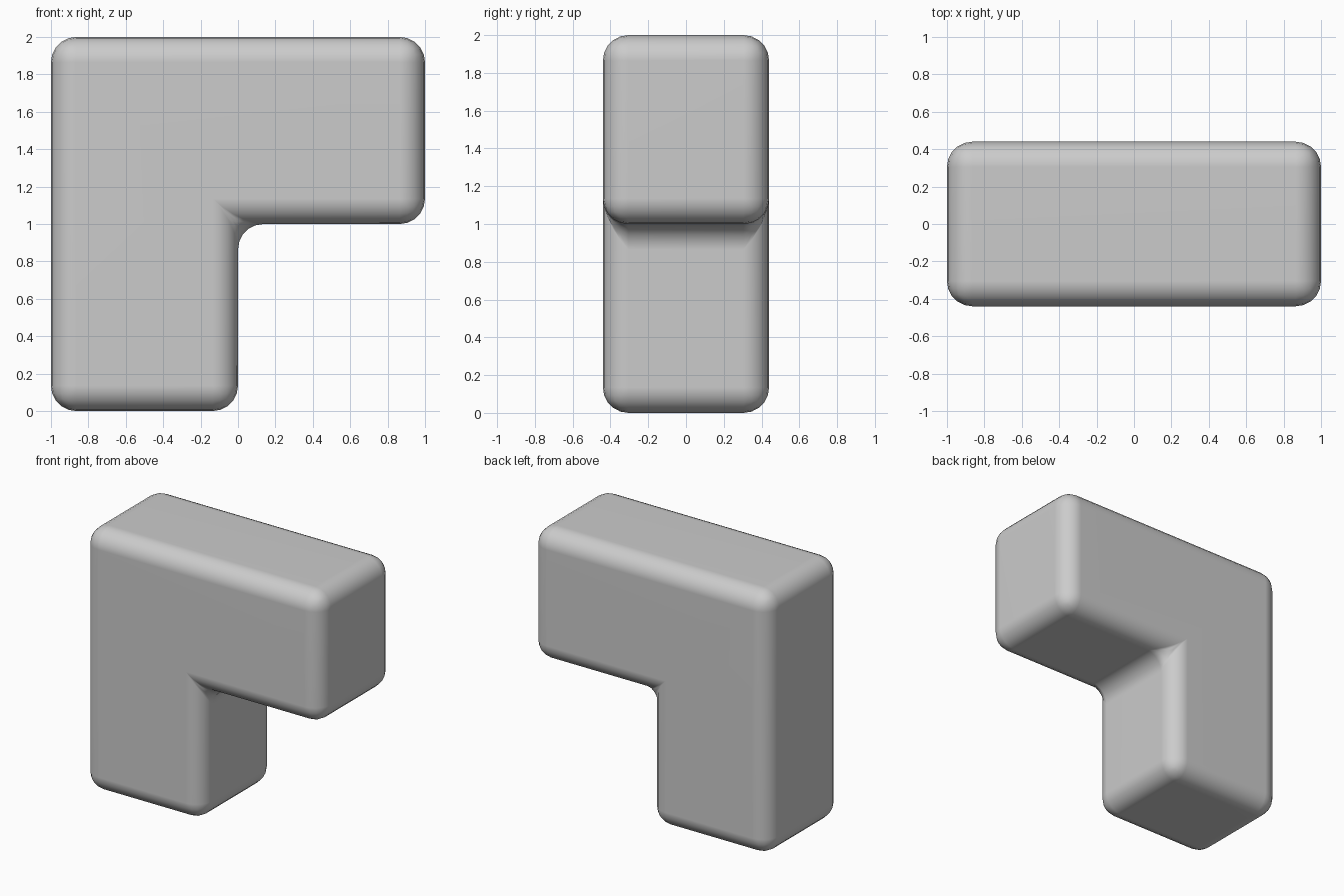
import bpy, bmesh

if "Cube" in bpy.data.objects:
    bpy.data.objects.remove(bpy.data.objects["Cube"])

HALF_DEPTH = 0.44
BEVEL = 0.135

# Inverted L outline in the x-z plane
outline = [(-1, 0), (0, 0), (0, 1), (1, 1), (1, 2), (-1, 2)]

# Extrude the outline through the depth
bm = bmesh.new()
face = bm.faces.new([bm.verts.new((x, -HALF_DEPTH, z)) for x, z in outline])
ext = bmesh.ops.extrude_face_region(bm, geom=[face])
moved = [g for g in ext["geom"] if isinstance(g, bmesh.types.BMVert)]
bmesh.ops.translate(bm, verts=moved, vec=(0, 2 * HALF_DEPTH, 0))
if not face.is_valid or len(bm.faces) < 8:
    bmesh.ops.holes_fill(bm, edges=[e for e in bm.edges if e.is_boundary], sides=0)
bmesh.ops.recalc_face_normals(bm, faces=bm.faces[:])

mesh = bpy.data.meshes.new("corner_block")
bm.to_mesh(mesh)
bm.free()
block = bpy.data.objects.new("corner_block", mesh)
bpy.context.collection.objects.link(block)

# Round every edge, including the inner corner
bevel = block.modifiers.new("rounded_edges", "BEVEL")
bevel.width = BEVEL
bevel.segments = 5
bevel.limit_method = "ANGLE"

# Smooth shading with face-weighted normals to keep the sides flat
for p in mesh.polygons:
    p.use_smooth = True
weighted = block.modifiers.new("flat_sides", "WEIGHTED_NORMAL")
weighted.keep_sharp = True
